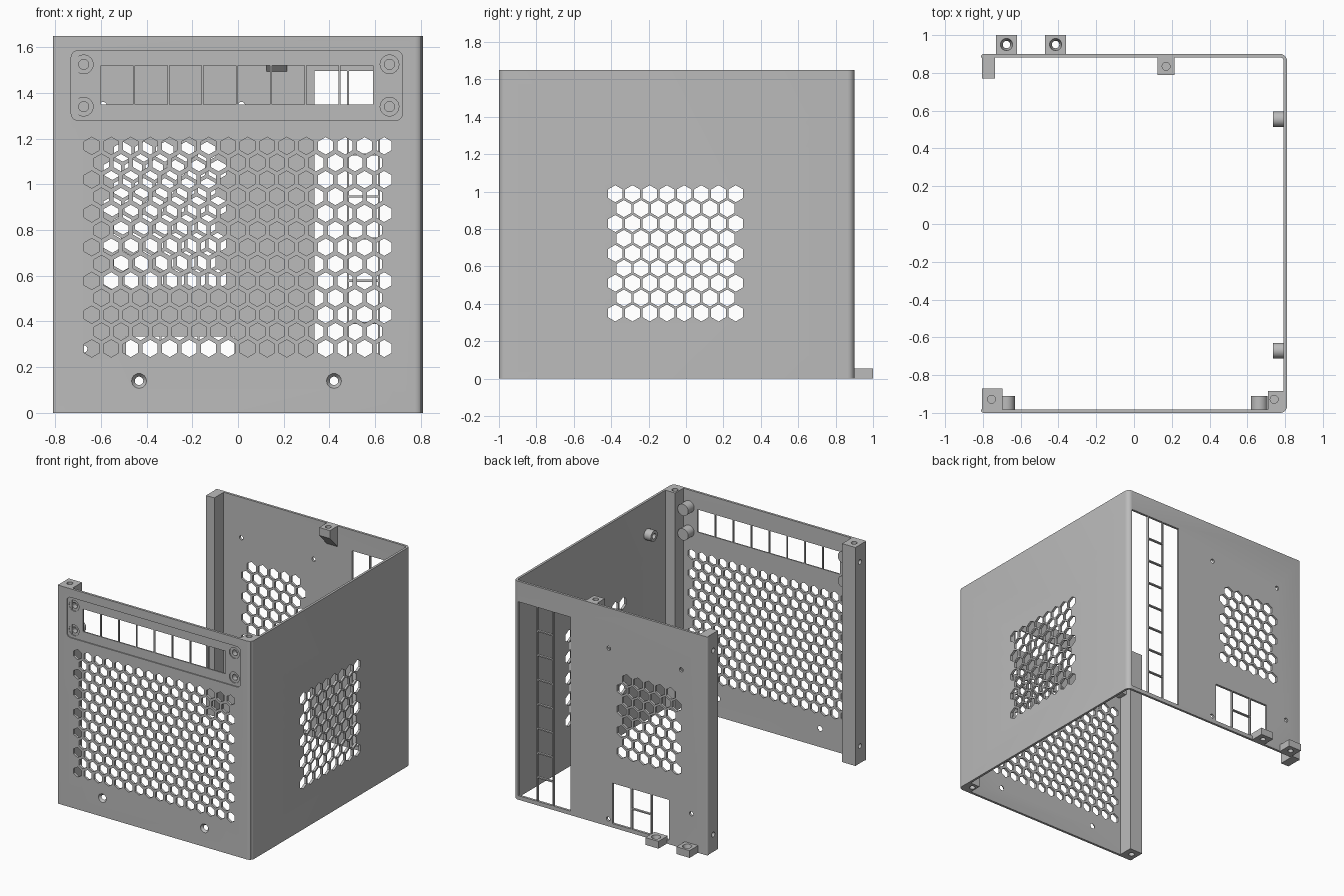
import bpy, bmesh, math
from mathutils import Matrix, Vector

cube = bpy.data.objects.get("Cube")
if cube:
    bpy.data.objects.remove(cube, do_unlink=True)

GREY = (0.5, 0.5, 0.5, 1)
mat = bpy.data.materials.new("plain grey")
mat.use_nodes = True
mat.diffuse_color = GREY
mat.node_tree.nodes["Principled BSDF"].inputs["Base Color"].default_value = GREY

W, FRONT, BACK, H, T = 0.81, -1.0, 0.9, 1.65, 0.018
Q = math.pi / 2
AXES = {"x": Matrix.Rotation(Q, 4, "Y") @ Matrix.Rotation(Q, 4, "Z"),
        "y": Matrix.Rotation(Q, 4, "X"),
        "z": Matrix.Identity(4)}


def finish(bm, name, smooth=True):
    """Turn a bmesh into a named grey object."""
    bmesh.ops.recalc_face_normals(bm, faces=bm.faces)
    mesh = bpy.data.meshes.new(name)
    bm.to_mesh(mesh)
    bm.free()
    mesh.materials.append(mat)
    ob = bpy.data.objects.new(name, mesh)
    bpy.context.collection.objects.link(ob)
    return ob


def box(bm, x, y, z):
    m = Matrix.LocRotScale(Vector((sum(x), sum(y), sum(z))) / 2, None,
                           Vector((x[1] - x[0], y[1] - y[0], z[1] - z[0])))
    return bmesh.ops.create_cube(bm, size=1, matrix=m)["verts"]


def rod(bm, loc, r, depth, axis, sides=24, r2=None):
    bmesh.ops.create_cone(bm, cap_ends=True, segments=sides, radius1=r,
                          radius2=r if r2 is None else r2, depth=depth,
                          matrix=Matrix.Translation(loc) @ AXES[axis])


def extrude(bm, pts, vec):
    face = bm.faces.new([bm.verts.new(p) for p in pts])
    new = bmesh.ops.extrude_face_region(bm, geom=[face])["geom"]
    bmesh.ops.translate(bm, vec=vec,
                        verts=[v for v in new if isinstance(v, bmesh.types.BMVert)])


def cut(ob, bm):
    """Subtract a cutter from an object and discard the cutter."""
    cutter = finish(bm, "cutter")
    cutter.hide_render = True
    mod = ob.modifiers.new("cut", "BOOLEAN")
    mod.operation, mod.solver, mod.object = "DIFFERENCE", "EXACT", cutter
    bpy.context.view_layer.objects.active = ob
    bpy.ops.object.modifier_apply(modifier=mod.name)
    bpy.data.objects.remove(cutter, do_unlink=True)


def hex_grid(bm, start, z0, pitch, cols, rows, r, wall, axis):
    """Staggered grid of upright hexagons; odd rows hold one fewer."""
    for row in range(rows):
        odd = row % 2
        for c in range(cols - odd):
            u = start + pitch * (c + odd / 2)
            z = z0 + row * pitch * math.sqrt(3) / 2
            rod(bm, (u, wall, z) if axis == "y" else (wall, u, z), r, 0.1, axis, 6)


def cells(bm, x, z, nx, nz, wall, bar=0.009):
    """Grid of rectangular openings separated by thin bars."""
    dx, dz = (x[1] - x[0] + bar) / nx, (z[1] - z[0] + bar) / nz
    for i in range(nx):
        for k in range(nz):
            a, b = x[0] + i * dx, z[0] + k * dz
            box(bm, (a, a + dx - bar), (wall - 0.05, wall + 0.05), (b, b + dz - bar))


# U-shaped shell with rounded folds
def corner(cx, cy, r, a0, a1, n=6):
    return [(cx + r * math.cos(math.radians(a0 + (a1 - a0) * i / n)),
             cy + r * math.sin(math.radians(a0 + (a1 - a0) * i / n)), 0)
            for i in range(n + 1)]


R, r, e = 0.036, 0.018, 0.014
profile = (corner(-W + e, FRONT + e, e, 180, 270)
           + corner(W - R, FRONT + R, R, -90, 0)
           + corner(W - R, BACK - R, R, 0, 90)
           + corner(-W + e, BACK - e, e, 90, 180)
           + [(-W, BACK - T, 0)]
           + corner(W - R, BACK - R, r, 90, 0)
           + corner(W - R, FRONT + R, r, 0, -90)
           + [(-W, FRONT + T, 0)])
bm = bmesh.new()
extrude(bm, profile, (0, 0, H))
shell = finish(bm, "case_shell")

# Shallow rounded recess around the front slot
bm = bmesh.new()
box(bm, (-0.73, 0.72), (-1.1, FRONT + 0.008), (1.28, 1.585))
upright = [ed for ed in bm.edges if abs(ed.verts[0].co.y - ed.verts[1].co.y) > 0.01]
bmesh.ops.bevel(bm, geom=upright, offset=0.03, segments=5, affect="EDGES", profile=0.5)
cut(shell, bm)

# Front openings: vents, slot windows, screw seats, lower countersunk holes
SCREWS = [(x, z) for x in (-0.675, 0.663) for z in (1.34, 1.525)]
bm = bmesh.new()
hex_grid(bm, -0.64, 0.282, 0.0853, 16, 13, 0.038, FRONT, "y")
cells(bm, (-0.60, 0.59), (1.35, 1.52), 8, 1, FRONT)
for x, z in SCREWS:
    rod(bm, (x, FRONT, z), 0.041, 0.1, "y")
for x in (-0.433, 0.42):
    rod(bm, (x, FRONT + T / 2, 0.14), 0.014, 0.03, "y", r2=0.037)
cut(shell, bm)

# Back openings: vents, slot ladder, socket window, mounting holes
bm = bmesh.new()
hex_grid(bm, -0.55, 0.585, 0.092, 6, 8, 0.044, BACK, "y")
cells(bm, (0.335, 0.476), (0.03, 1.495), 1, 1, BACK)
cells(bm, (0.485, 0.612), (0.03, 1.495), 1, 8, BACK)
cells(bm, (0.621, 0.772), (0.03, 1.495), 1, 1, BACK)
cells(bm, (-0.49, -0.343), (0.03, 0.335), 1, 1, BACK)
cells(bm, (-0.334, -0.177), (0.03, 0.335), 1, 2, BACK)
cells(bm, (-0.168, -0.015), (0.03, 0.335), 1, 1, BACK)
for x, z in ((0.015, 1.345), (-0.59, 1.345), (0.02, 0.055), (-0.675, 0.28)):
    rod(bm, (x, BACK, z), 0.016, 0.1, "y", 16)
cut(shell, bm)

# Side vents
bm = bmesh.new()
hex_grid(bm, -0.378, 0.351, 0.092, 8, 9, 0.0455, W, "x")
cut(shell, bm)

# Full-height corner posts with screw holes
POSTS = {"front_right_post": ((-0.806, -0.695), (-0.99, -0.87)),
         "front_left_post": ((0.71, 0.80), (-0.99, -0.885)),
         "back_right_post": ((-0.806, -0.737), (0.77, 0.89))}
for name, (px, py) in POSTS.items():
    bm = bmesh.new()
    box(bm, px, py, (0, H))
    post = finish(bm, name)
    bm = bmesh.new()
    if name.startswith("front"):
        for z in (0, H):
            rod(bm, (-0.755 if px[0] < 0 else 0.742, -0.928, z), 0.021, 0.12, "z")
    if px[0] < 0:
        for z in (0.13, 1.52):
            rod(bm, (px[0], -0.925 if py[0] < 0 else 0.825, z), 0.018, 0.1, "x")
    cut(post, bm)

# Bosses behind the front screw seats
for i, (x, z) in enumerate(SCREWS):
    bm = bmesh.new()
    rod(bm, (x, -0.947, z), 0.044, 0.074, "y", 32)
    boss = finish(bm, f"front_boss_{i + 1}")
    bm = bmesh.new()
    rod(bm, (x, -0.985, z), 0.022, 0.08, "y")
    cut(boss, bm)

# Bosses inside the side wall
for i, y in enumerate((-0.67, 0.555)):
    bm = bmesh.new()
    rod(bm, (0.768, y, 1.4), 0.041, 0.066, "x", 32)
    boss = finish(bm, f"side_boss_{i + 1}")
    bm = bmesh.new()
    rod(bm, (0.735, y, 1.4), 0.02, 0.08, "x")
    cut(boss, bm)

# Wedge tab under the back top edge
bm = bmesh.new()
extrude(bm, [(0.125, 0.79, H), (0.125, 0.89, H), (0.125, 0.89, 1.485),
             (0.125, 0.79, 1.59)], (0.09, 0, 0))
tab = finish(bm, "top_tab")
bm = bmesh.new()
rod(bm, (0.17, 0.835, H), 0.021, 0.08, "z")
cut(tab, bm)

# Back feet with countersunk holes
for i, x in enumerate((-0.675, -0.415)):
    bm = bmesh.new()
    box(bm, (x - 0.055, x + 0.055), (BACK - 0.01, 1.0), (0, 0.055))
    foot = finish(bm, f"back_foot_{i + 1}")
    bm = bmesh.new()
    rod(bm, (x, 0.95, 0.0275), 0.018, 0.07, "z", r2=0.034)
    cut(foot, bm)

# Smooth round parts while keeping folds and rims crisp
bpy.ops.object.select_all(action="DESELECT")
for ob in bpy.context.collection.objects:
    if ob.type == "MESH" and ob.data.materials and ob.data.materials[0] == mat:
        ob.select_set(True)
        bpy.context.view_layer.objects.active = ob
bpy.ops.object.shade_smooth_by_angle(angle=math.radians(30))
